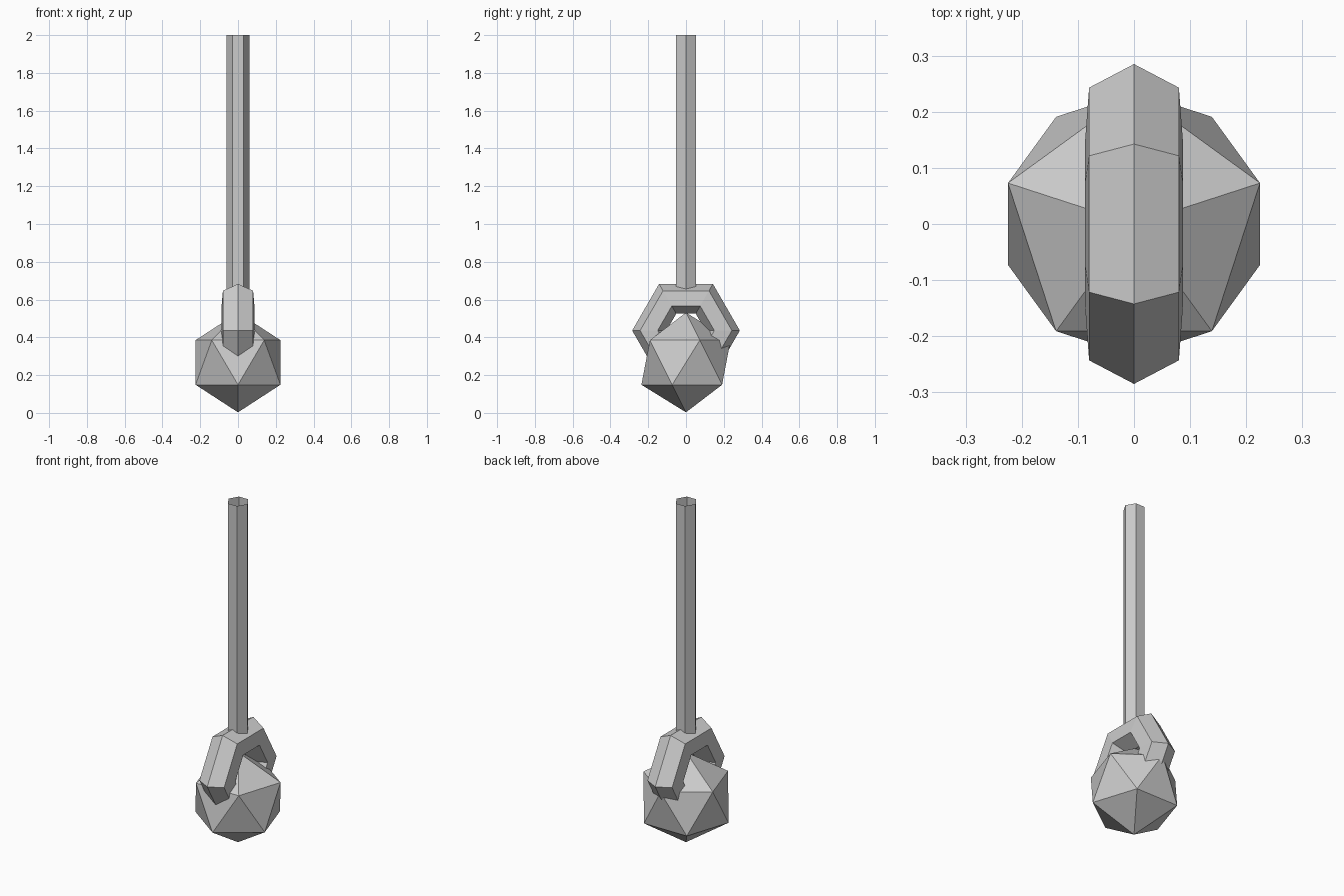
import bpy, bmesh
from math import pi, cos, sin
from mathutils import Matrix

if "Cube" in bpy.data.objects:
    bpy.data.objects.remove(bpy.data.objects["Cube"])


def make_object(name, bm):
    mesh = bpy.data.meshes.new(name)
    bmesh.ops.recalc_face_normals(bm, faces=bm.faces)
    bm.to_mesh(mesh)
    bm.free()
    obj = bpy.data.objects.new(name, mesh)
    bpy.context.collection.objects.link(obj)
    return obj


# weight: icosahedron with one upper vertex pointing to the back
bm = bmesh.new()
bmesh.ops.create_icosphere(
    bm, subdivisions=1, radius=0.264,
    matrix=Matrix.Translation((0, 0, 0.267)) @ Matrix.Rotation(pi / 2, 4, 'Z'))
make_object("weight_ball", bm)

# ring: six-sided section (distance from centre, x) swept round six corners
section = [(0.285, 0), (0.243, 0.08), (0.15, 0.087),
           (0.103, 0), (0.15, -0.087), (0.243, -0.08)]
bm = bmesh.new()
n = 6
loops = []
for i in range(n):
    a = 2 * pi * i / n
    loops.append([bm.verts.new((x, r * cos(a), 0.436 + r * sin(a)))
                  for r, x in section])
for i in range(n):
    p, q = loops[i], loops[(i + 1) % n]
    for j in range(n):
        k = (j + 1) % n
        bm.faces.new((p[j], p[k], q[k], q[j]))
make_object("hanging_ring", bm)

# rod: open-ended hexagonal tube with corners on the x axis
bm = bmesh.new()
z0, z1, radius = 0.62, 2.0, 0.06
rims = [[bm.verts.new((radius * cos(i * pi / 3), radius * sin(i * pi / 3), z))
         for i in range(6)] for z in (z0, z1)]
for i in range(6):
    k = (i + 1) % 6
    bm.faces.new((rims[0][i], rims[0][k], rims[1][k], rims[1][i]))
make_object("hanging_rod", bm)
